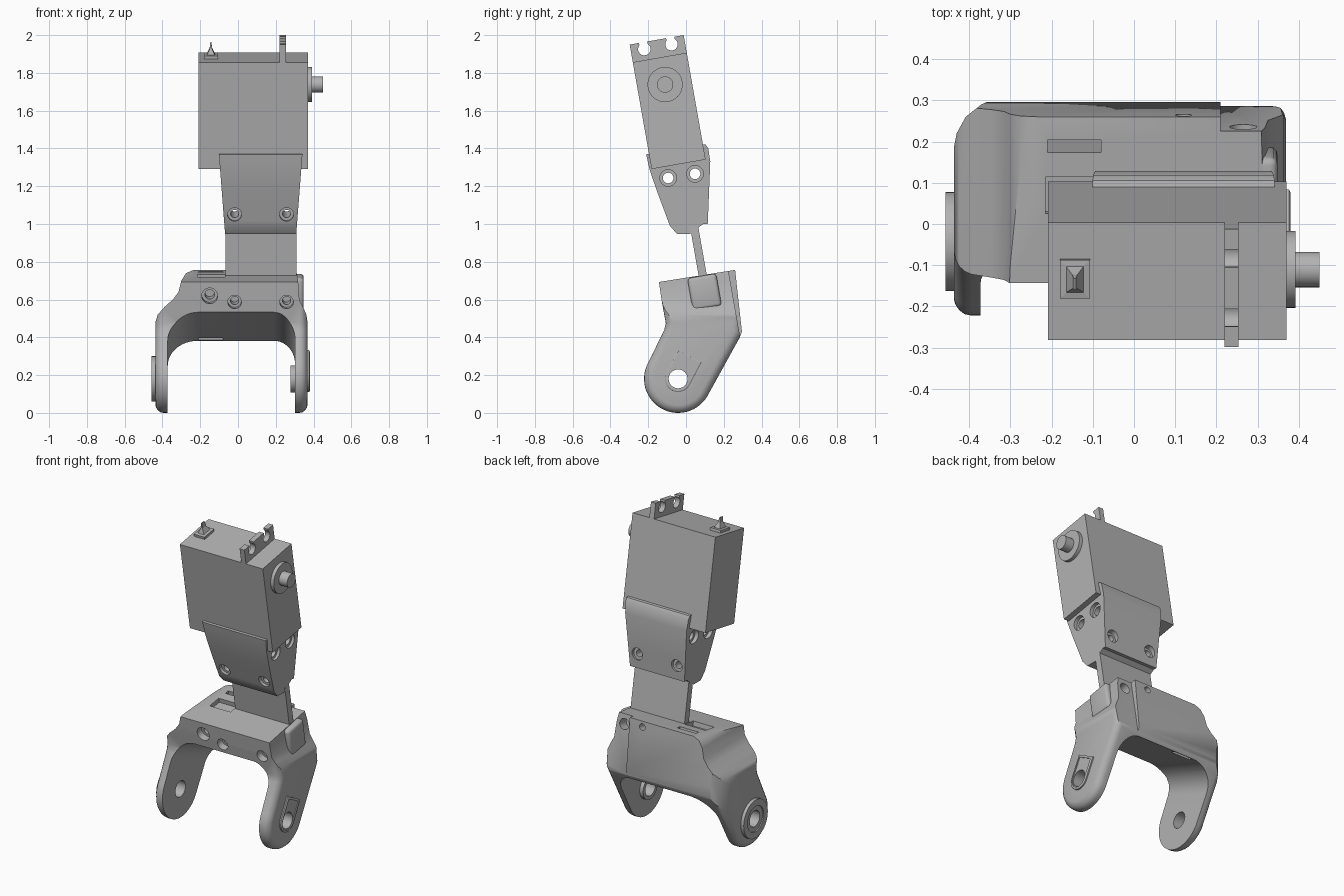
import bpy, bmesh, math
from mathutils import Matrix, Vector

if "Cube" in bpy.data.objects:
    bpy.data.objects.remove(bpy.data.objects["Cube"])

grey = bpy.data.materials.new("plain_grey")
grey.use_nodes = True
grey.diffuse_color = (0.45, 0.45, 0.45, 1)
grey.node_tree.nodes["Principled BSDF"].inputs["Base Color"].default_value = grey.diffuse_color

TILT = Matrix.Rotation(math.radians(10), 4, 'X')   # lean of the upper assembly
ALONG_X = lambda a, b, t: (t, a, b)
ALONG_Y = lambda a, b, t: (a, t, b)
ALONG_Z = lambda a, b, t: (a, b, t)


def arc(c, rx, start, end, n=16, rz=None):
    rz = rz or rx
    angles = [math.radians(start + (end - start) * i / n) for i in range(n + 1)]
    return [(c[0] + rx * math.cos(a), c[1] + rz * math.sin(a)) for a in angles]


def circle(c, r, n=32):
    return arc(c, r, 0, 360, n)[:-1]


def rect(a0, a1, b0, b1):
    return [(a0, b0), (a1, b0), (a1, b1), (a0, b1)]


def inset(pts, d):
    """Move a closed outline inward by d."""
    p = [Vector(q) for q in pts]
    n = len(p)
    area = sum(p[i - 1].x * p[i].y - p[i].x * p[i - 1].y for i in range(n))
    out = []
    for i in range(n):
        e1 = (p[i] - p[i - 1]).normalized()
        e2 = (p[(i + 1) % n] - p[i]).normalized()
        n1, n2 = Vector((-e1.y, e1.x)), Vector((-e2.y, e2.x))
        out.append(p[i] + (n1 + n2) / (1 + n1.dot(n2)) * math.copysign(d, area))
    return out


def prism(name, pts, sections, place=ALONG_X, tilt=False):
    """Stack an outline through sections of (distance, inset)."""
    bm = bmesh.new()
    rings = []
    for t, d in sections:
        outline = inset(pts, d) if d else pts
        rings.append([bm.verts.new(place(a, b, t)) for a, b in outline])
    n = len(pts)
    for r0, r1 in zip(rings, rings[1:]):
        for i in range(n):
            bm.faces.new((r0[i], r0[(i + 1) % n], r1[(i + 1) % n], r1[i]))
    bm.faces.new(rings[0])
    bm.faces.new(rings[-1])
    bmesh.ops.recalc_face_normals(bm, faces=bm.faces)
    mesh = bpy.data.meshes.new(name)
    bm.to_mesh(mesh)
    bm.free()
    if tilt:
        mesh.transform(TILT)
    mesh.materials.append(grey)
    obj = bpy.data.objects.new(name, mesh)
    bpy.context.collection.objects.link(obj)
    return obj


def span(a, b):
    return [(a, 0), (b, 0)]


def apply_modifiers(obj):
    bpy.context.view_layer.update()
    deps = bpy.context.evaluated_depsgraph_get()
    mesh = bpy.data.meshes.new_from_object(obj.evaluated_get(deps))
    obj.modifiers.clear()
    obj.data = mesh


def carve(obj, tool, operation='DIFFERENCE'):
    mod = obj.modifiers.new("carve", 'BOOLEAN')
    mod.operation, mod.solver, mod.object = operation, 'EXACT', tool
    apply_modifiers(obj)
    bpy.data.objects.remove(tool)


def drill(obj, c, r, a, b, place=ALONG_Y, tilt=True):
    carve(obj, prism("drill", circle(c, r), span(a, b), place, tilt))


def slot(obj, x0, x1, v0, v1, w0, w1):
    carve(obj, prism("slot", rect(v0, v1, w0, w1), span(x0, x1), tilt=True))


def smooth(obj, angle=30):
    bpy.ops.object.select_all(action='DESELECT')
    obj.select_set(True)
    bpy.context.view_layer.objects.active = obj
    bpy.ops.object.shade_smooth_by_angle(angle=math.radians(angle))


# Motor box with its output shaft
prism("motor_box", rect(0.045, 0.335, 1.303, 1.877), span(-0.208, 0.37), tilt=True)
SHAFT = (0.193, 1.731)
smooth(prism("shaft_collar", circle(SHAFT, 0.093, 40), span(0.36, 0.392), tilt=True))
smooth(prism("shaft", circle(SHAFT, 0.043), span(0.38, 0.45), tilt=True))

# Notched mounting tab on the box
tab = [(0.045, 1.87), (0.335, 1.87), (0.335, 1.972)]
for v in (0.263, 0.117):
    tab += [(v + 0.022, 1.972)] + arc((v, 1.935), 0.033, 48, -228) + [(v - 0.022, 1.972)]
tab.append((0.045, 1.972))
smooth(prism("notched_tab", tab, span(0.22, 0.253), tilt=True))

# Small pointed peg on the box
prism("peg", rect(-0.18, -0.107, 0.15, 0.245),
      [(1.87, 0), (1.893, 0), (1.895, 0.016), (1.925, 0.03), (1.957, 0.034)], ALONG_Z, True)

# Tapered sleeve holding the box
sleeve_side = [(0.03, 1.385), (0.045, 1.385), (0.045, 1.303), (0.335, 1.303), (0.335, 1.385),
               (0.35, 1.38), (0.359, 1.36), (0.358, 1.29), (0.287, 0.965), (0.265, 0.97),
               (0.184, 0.929), (0.118, 0.941), (0.088, 0.99), (0.053, 1.179), (0.034, 1.3)]


def taper(a, b, t):
    k = (b - 0.94) / 0.445
    return (0.12 + t * (0.188 + 0.033 * k), a, b)


sleeve = prism("sleeve", sleeve_side, span(-1, 1), taper, True)
for c in ((0.123, 1.241), (0.267, 1.238)):
    drill(sleeve, c, 0.028, -0.5, 0.7, ALONG_X)
    drill(sleeve, c, 0.044, -0.5, -0.065, ALONG_X)
    drill(sleeve, c, 0.044, 0.31, 0.7, ALONG_X)
for x in (-0.018, 0.257):
    drill(sleeve, (x, 1.053), 0.021, -0.2, 0.6)
    drill(sleeve, (x, 1.053), 0.037, -0.2, 0.1)
    drill(sleeve, (x, 1.053), 0.037, 0.285, 0.6)
smooth(sleeve)

# Flat strap between sleeve and fork
prism("strap", rect(0.192, 0.235, 0.65, 1.0), span(-0.066, 0.31), tilt=True)

# Fork: side outline with rounded outer edges
HUB = (-0.042, 0.18)
fork_side = [(-0.143, 0.693), (0.26, 0.757), (0.296, 0.43), (0.285, 0.4), (0.26, 0.355)]
fork_side += arc(HUB, 0.18, -30, -210, 28)
fork_side += [(-0.115, 0.44), (-0.107, 0.475), (-0.13, 0.6)]
edge = [(0, 0.04), (0.004, 0.026), (0.014, 0.012), (0.027, 0.003), (0.042, 0)]
fork = prism("fork", fork_side, [(-0.437 + t, d) for t, d in edge]
             + [(0.368 - t, d) for t, d in reversed(edge)])

# Shoulders and rounded rear corner of the fork
front = [(-0.6, -0.1), (0.6, -0.1), (0.6, 0.48), (0.368, 0.48), (0.362, 0.52), (0.345, 0.56),
         (0.325, 0.6), (0.318, 0.7), (0.3, 0.8), (-0.2, 0.8), (-0.235, 0.757), (-0.275, 0.74),
         (-0.3, 0.7), (-0.315, 0.64), (-0.345, 0.6), (-0.39, 0.56), (-0.425, 0.52),
         (-0.437, 0.48), (-0.6, 0.47)]
carve(fork, prism("shoulders", front, span(-0.7, 0.7), ALONG_Y), 'INTERSECT')
plan = [(-0.6, -0.6), (0.6, -0.6), (0.6, 0.5), (-0.33, 0.5), (-0.335, 0.305), (-0.37, 0.29),
        (-0.408, 0.26), (-0.43, 0.22), (-0.442, 0.16), (-0.6, 0.15)]
carve(fork, prism("rear_corner", plan, span(-0.5, 1.2), ALONG_Z), 'INTERSECT')

# Arch between the arms, dropping towards the back
arch = [(-0.372, -1)] + arc((-0.212, 0.37), 0.16, 180, 90, 12)
arch += arc((0.19, 0.38), 0.112, 90, 0, 12, 0.15) + [(0.302, -1)]
carve(fork, prism("arch", arch, span(-0.6, 0.6),
                  lambda a, b, t: (a, t, b - 0.385 * (t + 0.11))))

# Step, pocket, gap and bolt holes of the fork
slot(fork, 0.21, 0.6, 0.352, 0.6, 0.2, 0.9)
slot(fork, -0.215, -0.07, 0.15, 0.24, 0.675, 0.9)
slot(fork, -0.21, -0.08, 0.3, 0.33, 0.2, 0.9)
for x, w, r in ((-0.15, 0.633, 0.042), (-0.018, 0.6, 0.036), (0.257, 0.6, 0.036)):
    drill(fork, (x, w), r, -0.3, 0.02)
    drill(fork, (x, w), r * 0.6, -0.3, 0.1)
drill(fork, (0.12, 0.665), 0.02, 0.33, 0.6)
drill(fork, (0.265, 0.64), 0.033, 0.28, 0.6)
drill(fork, HUB, 0.05, -0.7, 0.7, ALONG_X, False)
smooth(fork, 35)

# Rounded block on the shorter arm
block = prism("side_block", rect(0.13, 0.285, 0.525, 0.7), span(0.24, 0.348), tilt=True)
mod = block.modifiers.new("round", 'BEVEL')
mod.width, mod.segments = 0.018, 3
apply_modifiers(block)
smooth(block)

# Pivot rings on the arms
for name, r, a, b in (("outer_ring", 0.12, -0.457, -0.42), ("inner_ring", 0.072, 0.278, 0.31)):
    ring = prism(name, circle(HUB, r, 40), span(a, b))
    drill(ring, HUB, 0.05, -0.7, 0.7, ALONG_X, False)
    if name == "outer_ring":
        drill(ring, HUB, 0.08, -0.6, -0.45, ALONG_X, False)
    smooth(ring)

# Raised keyhole plate following the arm's slope
lean = Matrix.Rotation(math.radians(-28), 2)
key = arc((0, 0), 0.07, 180, 360, 20) + [(0.07, 0.135), (-0.07, 0.135)]
key = [tuple(lean @ Vector(p) + Vector(HUB)) for p in key]
plate = prism("keyhole_plate", key, [(0.35, 0), (0.376, 0), (0.38, 0.006)])
carve(plate, prism("recess", [tuple(p) for p in inset(key, 0.014)], span(0.374, 0.5)))
drill(plate, HUB, 0.05, 0.2, 0.7, ALONG_X, False)
smooth(plate)
